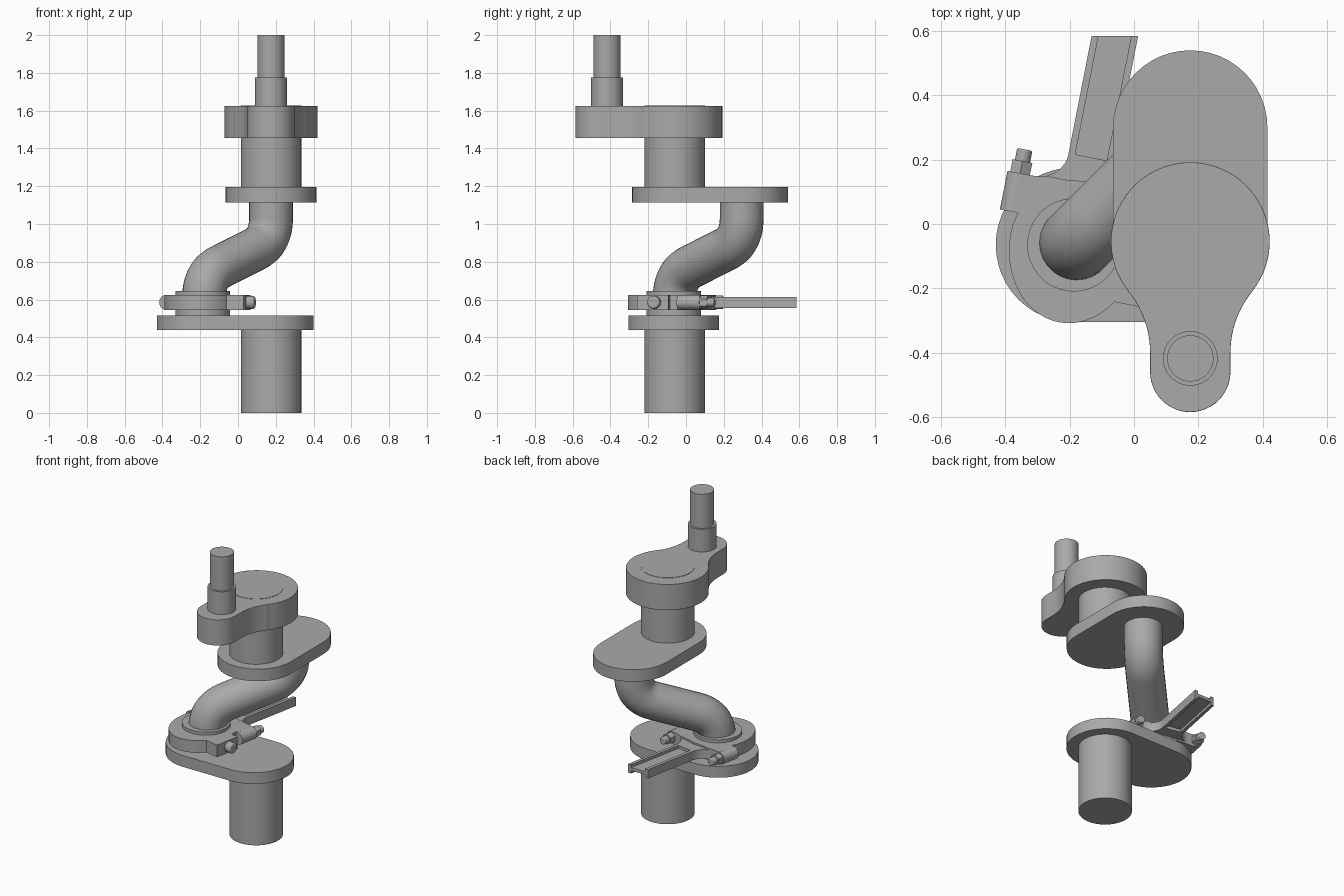
import bpy, bmesh
from math import sin, cos, radians, pi
from mathutils import Vector

cube = bpy.data.objects.get("Cube")
if cube:
    bpy.data.objects.remove(cube)

steel = bpy.data.materials.new("grey_steel")
steel.use_nodes = True
GREY = (0.4, 0.4, 0.4, 1)
steel.diffuse_color = GREY
steel.node_tree.nodes["Principled BSDF"].inputs["Base Color"].default_value = GREY


def finish(ob, bevel=0):
    ob.data.materials.append(steel)
    if bevel:
        mod = ob.modifiers.new("edge_round", "BEVEL")
        mod.width, mod.segments = bevel, 3
        mod.angle_limit = radians(50)
    bpy.ops.object.select_all(action="DESELECT")
    ob.select_set(True)
    bpy.context.view_layer.objects.active = ob
    bpy.ops.object.shade_smooth_by_angle(angle=radians(30))
    return ob


def from_bmesh(name, bm, bevel=0):
    bmesh.ops.recalc_face_normals(bm, faces=bm.faces)
    mesh = bpy.data.meshes.new(name)
    bm.to_mesh(mesh)
    bm.free()
    ob = bpy.data.objects.new(name, mesh)
    bpy.context.collection.objects.link(ob)
    return finish(ob, bevel)


def arc(cx, cy, rx, a0, a1, n=24, ry=None):
    ry = ry or rx
    angles = [radians(a0 + (a1 - a0) * i / n) for i in range(n + 1)]
    return [(cx + rx * cos(a), cy + ry * sin(a)) for a in angles]


def prism(name, outline, z0, z1, bevel=0):
    bm = bmesh.new()
    face = bm.faces.new([bm.verts.new((x, y, z0)) for x, y in outline])
    geo = bmesh.ops.extrude_face_region(bm, geom=[face])["geom"]
    bmesh.ops.translate(bm, vec=(0, 0, z1 - z0),
                        verts=[g for g in geo if isinstance(g, bmesh.types.BMVert)])
    bmesh.ops.remove_doubles(bm, verts=bm.verts, dist=0.0001)
    return from_bmesh(name, bm, bevel)


def rod(name, p0, p1, r, segs=64, bevel=0):
    p0, p1 = Vector(p0), Vector(p1)
    bm = bmesh.new()
    bmesh.ops.create_cone(bm, cap_ends=True, segments=segs, radius1=r, radius2=r,
                          depth=(p1 - p0).length)
    turn = (p1 - p0).to_track_quat("Z", "Y").to_matrix().to_4x4()
    bmesh.ops.transform(bm, matrix=turn, verts=bm.verts)
    bmesh.ops.translate(bm, vec=(p0 + p1) / 2, verts=bm.verts)
    return from_bmesh(name, bm, bevel)


def upright(name, x, y, z0, z1, r):
    return rod(name, (x, y, z0), (x, y, z1), r)


# Main journals, pin and end post
MX, MY = 0.175, -0.06
PX, PY = -0.187, -0.065
upright("lower_journal", MX, MY, 0, 0.45, 0.16)
upright("upper_journal", MX, MY, 1.19, 1.627, 0.16)
upright("crank_pin", PX, PY, 0.51, 0.645, 0.145)
upright("post_base", MX, -0.418, 1.6, 1.775, 0.085)
upright("post_tip", MX, -0.418, 1.77, 2.0, 0.072)

# Stadium-shaped webs
prism("lower_web", arc(-0.19, -0.065, 0.24, 90, 270) + arc(0.16, -0.065, 0.24, -90, 90),
      0.44, 0.515)
prism("middle_web", arc(MX, 0.30, 0.24, 0, 180) + arc(MX, -0.045, 0.24, 180, 360),
      1.115, 1.195)

# Pear-shaped top web with concave flanks
pear = (arc(0, -0.055, 0.247, -39, 219, 48) + arc(-0.425, -0.4, 0.3, 39, 0, 12)
        + arc(0, -0.46, 0.125, 180, 360) + arc(0.425, -0.4, 0.3, 180, 141, 12))
prism("top_web", [(x + MX, y) for x, y in pear], 1.455, 1.625, 0.012)

# Bent throw: a straight-line path with rounded corners, swept as a tube
corners = [Vector(p) for p in ((-0.18, -0.06, 0.58), (-0.18, -0.06, 0.73),
                               (MX, 0.295, 0.91), (MX, 0.295, 1.13))]
path = [corners[0]]
for before, c, after in zip(corners, corners[1:], corners[2:]):
    a = c + (before - c).normalized() * 0.125
    b = c + (after - c).normalized() * 0.125
    for i in range(13):
        t = i / 12
        path.append(a * (1 - t) ** 2 + c * 2 * t * (1 - t) + b * t * t)
path.append(corners[-1])
curve = bpy.data.curves.new("bent_throw", "CURVE")
curve.dimensions = "3D"
curve.bevel_depth, curve.bevel_resolution = 0.116, 12
curve.use_fill_caps = True
spline = curve.splines.new("POLY")
spline.points.add(len(path) - 1)
for point, co in zip(spline.points, path):
    point.co = (*co, 1)
throw = bpy.data.objects.new("bent_throw", curve)
bpy.context.collection.objects.link(throw)
bpy.ops.object.select_all(action="DESELECT")
throw.select_set(True)
bpy.context.view_layer.objects.active = throw
bpy.ops.object.convert(target="MESH")
finish(bpy.context.object)

# Connecting rod frame: u runs across the rod, v along it
TILT = radians(11.1)
ZC = 0.585


def at(u, v):
    return (PX + u * cos(TILT) + v * sin(TILT), PY - u * sin(TILT) + v * cos(TILT))


def at3(u, v):
    return (*at(u, v), ZC)


def end_v(u, y=0.585):
    return (y - PY + u * sin(TILT)) / cos(TILT)


def plate(name, outline, half, bevel=0):
    return prism(name, [at(u, v) for u, v in outline], ZC - half, ZC + half, bevel)


# Big end with cap and shoulders
plate("big_end", arc(0, 0, 0.2, 0, 180) + arc(0, 0, 0.2, 180, 360, 32, 0.245), 0.04)
plate("cap_lug", [(0.1, -0.15), (0.25, -0.15), (0.25, 0.02), (0.1, 0.02)], 0.04)
shoulder = [(0.205, 0.064), (0.205, 0.186)] + arc(0.16, 0.277, 0.09, 270, 180, 8)
shoulder += [(-u, v) for u, v in reversed(shoulder)]
plate("rod_shoulder", [p for p in shoulder if p[1] < 0.2]
      , 0.04)
plate("shoulder_fillet", shoulder, 0.029)

# I-beam shank: thin core with a flange on each side
plate("shank_core", [(-0.06, 0.15), (0.06, 0.15), (0.06, end_v(0.06)), (-0.06, end_v(-0.06))], 0.01)
for side, label in ((-1, "right"), (1, "left")):
    inner, outer = side * 0.05, side * 0.071
    plate(label + "_flange", [(inner, 0.19), (outer, 0.19), (outer, end_v(outer)),
                              (inner, end_v(inner))], 0.029)
    # Bolt boss, nut and thread
    u = side * 0.207
    rod(label + "_boss", at3(u, 0.064), at3(u, 0.186), 0.04, 32)
    rod(label + "_nut", at3(u, 0.18), at3(u, 0.225), 0.036, 6)
    rod(label + "_thread", at3(u, 0.2), at3(u, 0.262), 0.024, 24, 0.005)

# Bolt head on the side of the cap
rod("cap_bolt_head", at3(0.24, -0.054), at3(0.293, -0.054), 0.034, 24, 0.01)
